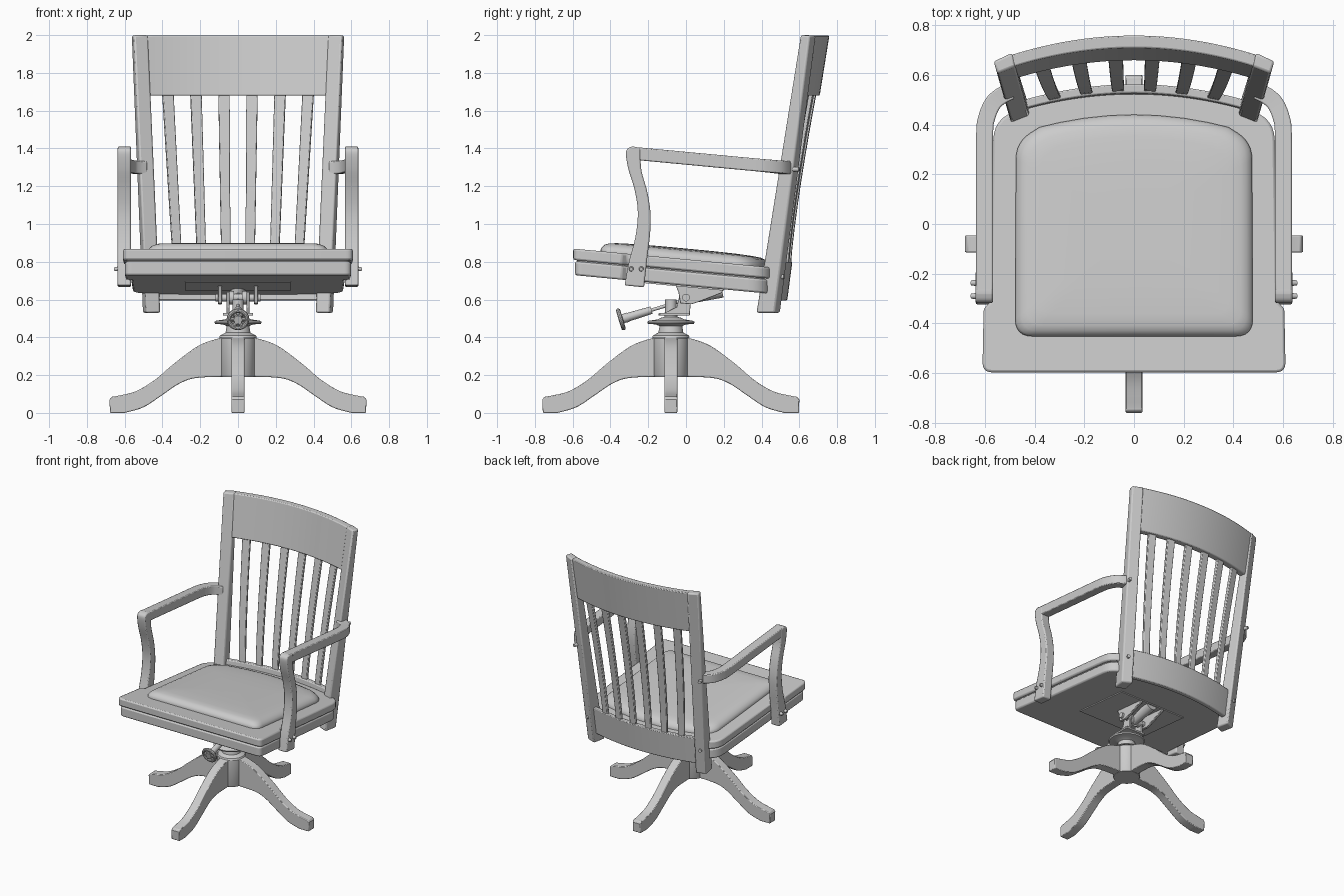
import bpy, bmesh, math
from mathutils import Vector

if "Cube" in bpy.data.objects:
    bpy.data.objects.remove(bpy.data.objects["Cube"])

CY = -0.08      # y of the swivel axis


def build(name, rings, closed=True, bevel=0.0, mirror=False):
    """Loft equal-length rings of points, cap both ends."""
    bm = bmesh.new()
    vs = [[bm.verts.new(p) for p in r] for r in rings]
    n = len(rings[0])
    for a, b in zip(vs, vs[1:]):
        for i in range(n):
            j = (i + 1) % n
            bm.faces.new((a[i], a[j], b[j], b[i]))
    bm.faces.new(vs[0])
    bm.faces.new(vs[-1])
    bmesh.ops.recalc_face_normals(bm, faces=bm.faces)
    me = bpy.data.meshes.new(name)
    bm.to_mesh(me)
    bm.free()
    ob = bpy.data.objects.new(name, me)
    bpy.context.collection.objects.link(ob)
    bpy.ops.object.select_all(action='DESELECT')
    ob.select_set(True)
    bpy.context.view_layer.objects.active = ob
    bpy.ops.object.shade_smooth_by_angle(angle=math.radians(35))
    if bevel:
        m = ob.modifiers.new("bevel", 'BEVEL')
        m.width, m.segments, m.limit_method = bevel, 2, 'ANGLE'
        m.angle_limit = math.radians(40)
    if mirror:
        ob.modifiers.new("mirror", 'MIRROR').use_mirror_merge = False
    return ob


def spline(pts, n=5):
    """Catmull-Rom curve through 2D points."""
    P = [Vector(p) for p in [pts[0]] + list(pts) + [pts[-1]]]
    out = []
    for a, b, c, d in zip(P, P[1:], P[2:], P[3:]):
        for k in range(n):
            t = k / n
            out.append(0.5 * (2*b + (c-a)*t + (2*a-5*b+4*c-d)*t*t + (3*b-a-3*c+d)*t**3))
    return out + [P[-1]]


def rounded_half(pts, n=6):
    """Right half outline (x, y, corner radius), mirrored to a full loop."""
    half = []
    for i, (x, y, r) in enumerate(pts):
        p = Vector((x, y))
        if not r:
            half.append(p)
            continue
        a = p + (Vector(pts[i-1][:2]) - p).normalized() * r
        c = p + (Vector(pts[i+1][:2]) - p).normalized() * r
        half += [a*(1-t)**2 + p*2*t*(1-t) + c*t*t for t in [k/n for k in range(n+1)]]
    return half + [Vector((-p.x, p.y)) for p in reversed(half) if p.x > 1e-4]


def rod(name, a, b, r1, r2=None, n=24, bevel=0.0, mirror=False):
    a, b = Vector(a), Vector(b)
    d = (b - a).normalized()
    u = d.orthogonal().normalized()
    v = d.cross(u)
    ring = lambda c, r: [c + r*(u*math.cos(2*math.pi*i/n) + v*math.sin(2*math.pi*i/n)) for i in range(n)]
    return build(name, [ring(a, r1), ring(b, r2 or r1)], bevel=bevel, mirror=mirror)


def lathe(name, prof, n=40):
    return build(name, [[(r*math.cos(2*math.pi*i/n), CY + r*math.sin(2*math.pi*i/n), z)
                         for i in range(n)] for r, z in prof])


def side_prism(name, outline, x0, x1, bevel=0.0, mirror=False):
    return build(name, [[(x, p[0], p[1]) for p in outline] for x in (x0, x1)],
                 bevel=bevel, mirror=mirror)


def box(name, lo, hi, bevel=0.0, mirror=False):
    return side_prism(name, [(lo[1], lo[2]), (hi[1], lo[2]), (hi[1], hi[2]), (lo[1], hi[2])],
                      lo[0], hi[0], bevel, mirror)


def seat_z(y):      # tilted top surface of the seat
    return 0.813 - 0.095*y


# Four curved base legs
top = spline([(0.05, 0.40), (0.10, 0.395), (0.21, 0.355), (0.34, 0.26), (0.44, 0.175), (0.54, 0.115), (0.63, 0.092), (0.67, 0.085)])
low = spline([(0.68, 0.07), (0.678, 0.0)], 1) + spline([(0.60, 0.0), (0.50, 0.03), (0.40, 0.095), (0.31, 0.155), (0.22, 0.185), (0.05, 0.192)])
for k in range(4):
    c, s = round(math.cos(k*math.pi/2)), round(math.sin(k*math.pi/2))
    build("base_leg", [[(c*p[0] - s*w, CY + s*p[0] + c*w, p[1]) for p in top + low]
                       for w in (-0.034, 0.034)], bevel=0.01)

# Hub and turned swivel column
lathe("base_hub", [(0.09, 0.19), (0.095, 0.2), (0.095, 0.395), (0.088, 0.402)])
lathe("swivel_column", [(0.1, 0.4), (0.095, 0.41), (0.066, 0.425), (0.06, 0.46), (0.08, 0.468), (0.122, 0.472),
                        (0.126, 0.482), (0.115, 0.488), (0.07, 0.495), (0.055, 0.503), (0.035, 0.508),
                        (0.035, 0.515), (0.065, 0.516), (0.065, 0.526), (0.03, 0.528), (0.03, 0.6)])

# Seat: top slab over a slightly smaller apron slab
def seat_outline(d):
    arc = [(x, 0.53 - d - 0.33*x*x, 0) for x in (0, 0.1, 0.2, 0.3, 0.4)]
    return rounded_half(arc + [(0.565 - d, 0.425 - d, 0.09), (0.572 - d, 0.0, 0), (0.575 - d, -0.31, 0),
                               (0.605 - d, -0.34, 0), (0.61 - d, -0.597 + d, 0.04), (0, -0.597 + d, 0)])


for name, d, z0, z1 in (("seat_top", 0.0, -0.06, 0.0), ("seat_apron", 0.01, -0.14, -0.066), ("seat_groove", 0.02, -0.07, -0.055)):
    build(name, [[(p.x, p.y, seat_z(p.y) + z) for p in seat_outline(d)] for z in (z0, z1)],
          bevel=0.0 if d > 0.015 else 0.01)

# Domed seat cushion
cush = rounded_half([(x, 0.44 - 0.35*x*x, 0) for x in (0, 0.1, 0.2, 0.3, 0.38)] +
                    [(0.475, 0.33, 0.07), (0.478, -0.452, 0.07), (0, -0.452, 0)])
build("cushion", [[(p.x*s, p.y*s, seat_z(p.y*s) + h) for p in cush] for s, h in
                  ((1, -0.005), (1, 0.008), (0.985, 0.022), (0.95, 0.037), (0.9, 0.046), (0.8, 0.051), (0.6, 0.055), (0.3, 0.057))])

# Back posts, tapering and leaning out and back
build("back_post", [[(0.41, 0.40, 0.53), (0.485, 0.37, 0.53), (0.505, 0.47, 0.53), (0.43, 0.50, 0.53)],
                    [(0.475, 0.635, 2.0), (0.55, 0.605, 2.0), (0.565, 0.655, 1.998), (0.49, 0.69, 1.998)]],
      bevel=0.01, mirror=True)


# Curved back rails
def rail(name, half, z0, z1, front0, front1, thick):
    rings = []
    for i in range(25):
        x = half*(i/12 - 1)
        d = -0.32*x*x
        rings.append([(x, front0 + d, z0), (x, front0 + thick + d, z0),
                      (x, front1 + thick + d, z1), (x, front1 + d, z1)])
    build(name, rings, bevel=0.006)


rail("top_rail", 0.49, 1.68, 1.997, 0.658, 0.709, 0.05)
rail("lower_rail", 0.455, 0.595, 0.80, 0.50, 0.527, 0.036)

# Six bowed slats following the rail curve
for i in range(6):
    k = i - 2.5
    rings = []
    for j in range(9):
        t = j/8
        x = k*(0.127 + 0.022*t)
        y = 0.542 + 0.142*t**1.3 - 0.32*x*x
        a = math.atan(-0.64*x)
        w, h = 0.024 + 0.006*t, 0.011
        rings.append([(x + u*w*math.cos(a) - v*h*math.sin(a), y + u*w*math.sin(a) + v*h*math.cos(a), 0.74 + 0.97*t)
                      for u, v in ((-1, -1), (1, -1), (1, 1), (-1, 1))])
    build("back_slat", rings, bevel=0.004)

# Arm rests bending in to the posts
path = spline([(0.601, -0.27), (0.601, 0.1), (0.601, 0.36), (0.592, 0.43), (0.568, 0.485), (0.535, 0.515), (0.495, 0.535)])
rings = []
for i, p in enumerate(path):
    t = (path[min(i+1, len(path)-1)] - path[max(i-1, 0)]).normalized()
    q = Vector((t.y, -t.x)) * 0.034
    zt = 1.382 - 0.094*p.y
    rings.append([(p.x + s*q.x, p.y + s*q.y, zt - h) for s, h in ((-1, 0), (1, 0), (1, 0.068), (-1, 0.068))])
build("arm_rest", rings, bevel=0.008, mirror=True)

# Shaped arm uprights
front = spline([(-0.325, 0.675), (-0.302, 0.80), (-0.268, 0.93), (-0.255, 1.06), (-0.272, 1.18), (-0.305, 1.29), (-0.318, 1.37), (-0.308, 1.40), (-0.28, 1.411)])
back = spline([(-0.24, 1.40), (-0.24, 1.33), (-0.233, 1.27), (-0.205, 1.17), (-0.188, 1.06), (-0.19, 0.95), (-0.205, 0.82), (-0.222, 0.665)])
side_prism("arm_upright", front + back, 0.567, 0.637, 0.008, True)

# Bolt heads on uprights and posts
for y in (-0.29, -0.237):
    rod("arm_bolt", (0.63, y, 0.763), (0.656, y, 0.76), 0.014, 0.01, 12, mirror=True)
for x, y, z in ((0.475, 0.50, 0.72), (0.525, 0.578, 1.29)):
    rod("post_bolt", (x - 0.01, y - 0.03, z), (x + 0.007, y + 0.02, z), 0.014, 0.012, 12, mirror=True)

# Underside mounting plate
build("mount_plate", [[(x, y, seat_z(y) + h) for x, y in ((-0.28, -0.25), (0.28, -0.25), (0.28, 0.2), (-0.28, 0.2))]
                      for h in (-0.147, -0.135)])

# Tilt mechanism: hanging brackets, pivot, yoke and spring housing
side_prism("tilt_bracket", [(-0.06, 0.685), (0.2, 0.66), (0.19, 0.635), (0.06, 0.585), (0.03, 0.575), (-0.03, 0.58), (-0.04, 0.64)],
           0.085, 0.105, 0.003, True)
side_prism("yoke_plate", [(-0.13, 0.522), (0.02, 0.522), (0.03, 0.64), (-0.03, 0.64), (-0.05, 0.56)],
           0.045, 0.06, 0.003, True)
box("yoke_base", (-0.08, -0.14, 0.515), (0.08, 0.02, 0.53), 0.003)
rod("pivot_pin", (-0.12, 0, 0.61), (0.12, 0, 0.61), 0.02)
rod("pivot_collar", (0.02, 0, 0.61), (0.045, 0, 0.61), 0.035, mirror=True)
rod("spring_housing", (0, 0.0, 0.605), (0, 0.19, 0.65), 0.03, 0.04)

# Tension rod and spoked hand knob
axis = Vector((0, 0.957, 0.29))
o = Vector((0, -0.345, 0.495))
rod("tension_rod", o, o + axis*0.38, 0.009, n=12)
rod("tension_sleeve", o, o + axis*0.17, 0.024, 0.02)
rod("knob_hub", o - axis*0.012, o + axis*0.04, 0.022, 0.026)
bpy.ops.mesh.primitive_torus_add(major_radius=0.048, minor_radius=0.012, major_segments=32, minor_segments=10, location=o)
rim = bpy.context.object
rim.name = "knob_rim"
rim.rotation_euler = axis.to_track_quat('Z', 'Y').to_euler()
bpy.ops.object.shade_smooth_by_angle()
side = Vector((1, 0, 0))
for i in range(6):
    a = i*math.pi/3
    d = side*math.cos(a) + axis.cross(side)*math.sin(a)
    rod("knob_spoke", o, o + d*0.048, 0.01, n=8)
